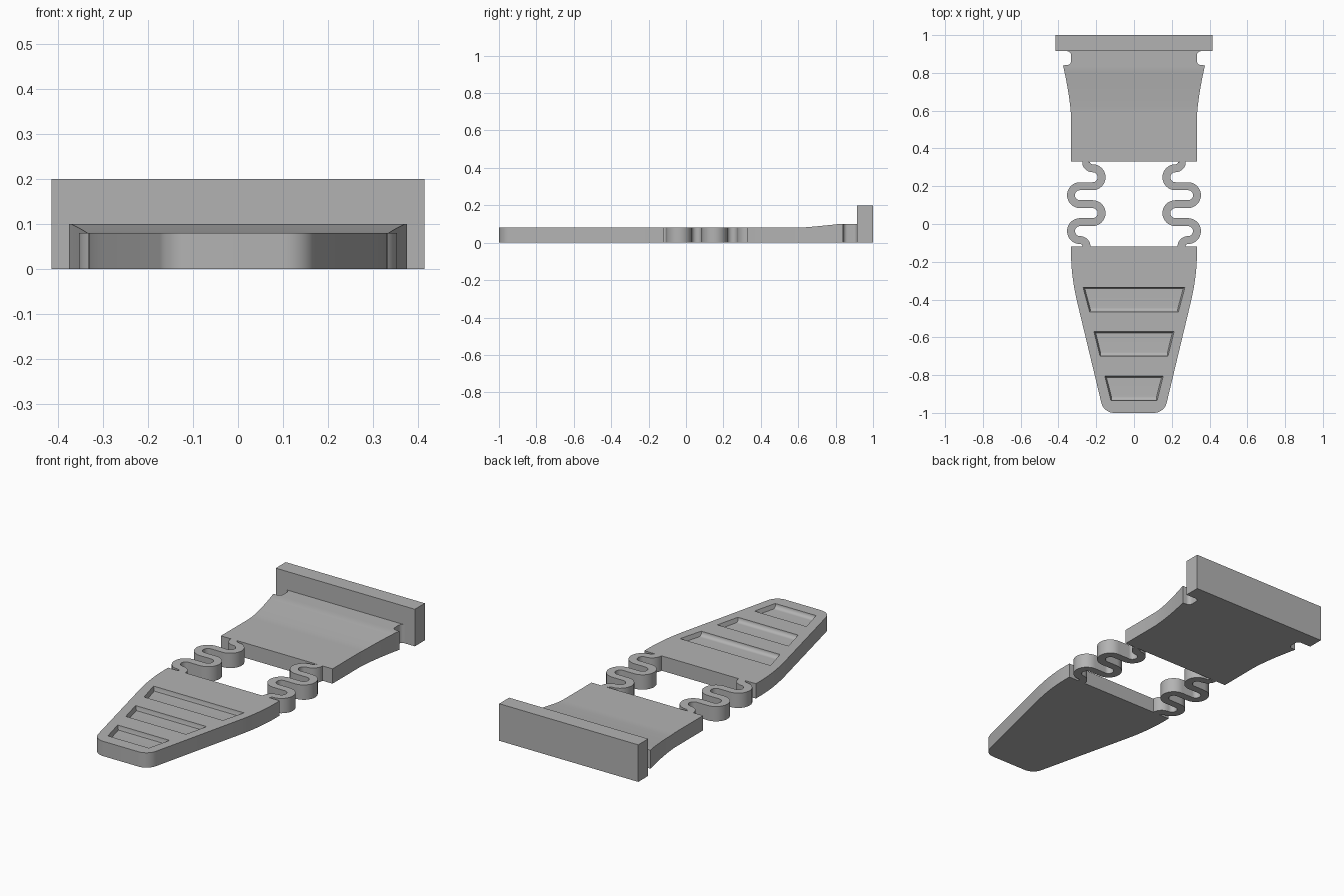
import bpy, bmesh, math
from mathutils import Vector

if "Cube" in bpy.data.objects:
    bpy.data.objects.remove(bpy.data.objects["Cube"])

grey = bpy.data.materials.new("plain grey")
grey.use_nodes = True
COLOUR = (0.45, 0.45, 0.45, 1)
grey.diffuse_color = COLOUR
grey.node_tree.nodes["Principled BSDF"].inputs["Base Color"].default_value = COLOUR

THICK = 0.08


def loft(name, rings):
    """Skin a list of equal-sized rings into a closed solid."""
    bm = bmesh.new()
    loops = [[bm.verts.new(p) for p in ring] for ring in rings]
    n = len(loops[0])
    for a, b in zip(loops, loops[1:]):
        for i in range(n):
            j = (i + 1) % n
            bm.faces.new((a[i], a[j], b[j], b[i]))
    bm.faces.new(loops[0])
    bm.faces.new(loops[-1])
    bmesh.ops.recalc_face_normals(bm, faces=bm.faces)
    mesh = bpy.data.meshes.new(name)
    bm.to_mesh(mesh)
    bm.free()
    mesh.materials.append(grey)
    obj = bpy.data.objects.new(name, mesh)
    bpy.context.collection.objects.link(obj)
    return obj


def activate(obj):
    bpy.ops.object.select_all(action='DESELECT')
    obj.select_set(True)
    bpy.context.view_layer.objects.active = obj


def smooth(obj):
    activate(obj)
    bpy.ops.object.shade_smooth_by_angle(angle=math.radians(25))


def slab(name, stations):
    """Symmetric plate from (y, half width, top height) stations."""
    return loft(name, [[(-w, y, 0), (w, y, 0), (w, y, z), (-w, y, z)]
                       for y, w, z in stations])


def arc(cx, cy, r, start, end, steps):
    for i in range(steps + 1):
        a = math.radians(start + (end - start) * i / steps)
        yield Vector((cx + r * math.cos(a), cy + r * math.sin(a)))


# Back wall
slab("end_wall", [(0.915, 0.415, 0.2), (1.0, 0.415, 0.2)])

# Rear plate: flares and rises towards the wall, with rounded side notches
def rise(y):
    t = min(max((y - 0.6) / 0.22, 0), 1)
    return THICK + 0.02 * t ** 1.2


rear = [(0.33, 0.333, THICK), (0.56, 0.333, THICK)]
for i in range(1, 15):
    t = i / 14
    y = 0.56 + 0.28 * t
    rear.append((y, 0.333 + 0.043 * t ** 1.5, rise(y)))
rear += [(p.y, p.x, 0.1) for p in arc(0.355, 0.863, 0.022, 270, 180, 6)]
rear += [(p.y, p.x, 0.1) for p in arc(0.355, 0.893, 0.022, 180, 90, 6)]
smooth(slab("rear_plate", rear))


# Front plate: tapered tongue with a rounded nose
def taper(y):
    return 0.19 + 0.24 * (y + 0.875)


front = [(-0.12, 0.333, THICK)]
p0, p1, p2 = Vector((0.333, -0.16)), Vector((0.333, -0.28)), Vector((taper(-0.42), -0.42))
for i in range(11):
    t = i / 10
    p = p0 * (1 - t) ** 2 + p1 * 2 * t * (1 - t) + p2 * t * t
    front.append((p.y, p.x, THICK))
front += [(p.y, p.x, THICK) for p in arc(0.105, -0.93, 0.07, -13.5, -90, 10)]
front_plate = slab("front_plate", front)


# Grip recesses: drafted walls, flat floor and a curved front lip
def recess_cutter(back, back_half, front_half, length=0.13, depth=0.022):
    profile = [(0, 0.0004), (0.007, depth)]
    for p in arc(length - 0.022, 0, depth, 90, 2, 8):
        profile.append((p.x, p.y))
    rings = []
    for dy, d in profile:
        w = back_half + (front_half - back_half) * dy / length
        low = w - 0.35 * d
        y = back - dy
        rings.append([(-w, y, 0.11), (-w, y, THICK), (-low, y, THICK - d),
                      (low, y, THICK - d), (w, y, THICK), (w, y, 0.11)])
    cutter = loft("recess_cutter", rings)
    cutter.hide_render = True
    return cutter


for back, wide, narrow in [(-0.335, 0.27, 0.235), (-0.57, 0.212, 0.18), (-0.805, 0.155, 0.122)]:
    cutter = recess_cutter(back, wide, narrow)
    activate(front_plate)
    cut = front_plate.modifiers.new("recess", 'BOOLEAN')
    cut.operation = 'DIFFERENCE'
    cut.solver = 'EXACT'
    cut.object = cutter
    bpy.ops.object.modifier_apply(modifier=cut.name)
    bpy.data.objects.remove(cutter)
smooth(front_plate)

# Serpentine springs joining the plates
PITCH, TOP, INNER, OUTER = 0.095, 0.295, 0.219, 0.286
r = PITCH / 2
path = [Vector((0.25, 0.332))]
path += arc(0.215, 0.33, 0.035, 0, -90, 8)
path = [Vector((0.465 - p.x - 0.0, p.y)) if i else p for i, p in enumerate(path)]
path = [Vector((0.25, 0.332))] + list(arc(INNER, 0.33, 0.035, 0, -90, 8))
for k in range(4):
    mid = TOP - PITCH * (k + 0.5)
    if k % 2 == 0:
        path += arc(INNER, mid, r, 90, 270, 16)
    else:
        path += arc(OUTER, mid, r, 90, -90, 16)
path += list(arc(OUTER, -0.12, 0.035, 90, 180, 8)) + [Vector((0.251, -0.122))]


def spring(name, side, half=0.021):
    rings = []
    for i, p in enumerate(path):
        d = (path[min(i + 1, len(path) - 1)] - path[max(i - 1, 0)]).normalized()
        n = Vector((-d.y, d.x)) * half
        a, b = p + n, p - n
        rings.append([(side * a.x, a.y, 0), (side * b.x, b.y, 0),
                      (side * b.x, b.y, THICK), (side * a.x, a.y, THICK)])
    smooth(loft(name, rings))


spring("left_spring", 1)
spring("right_spring", -1)
